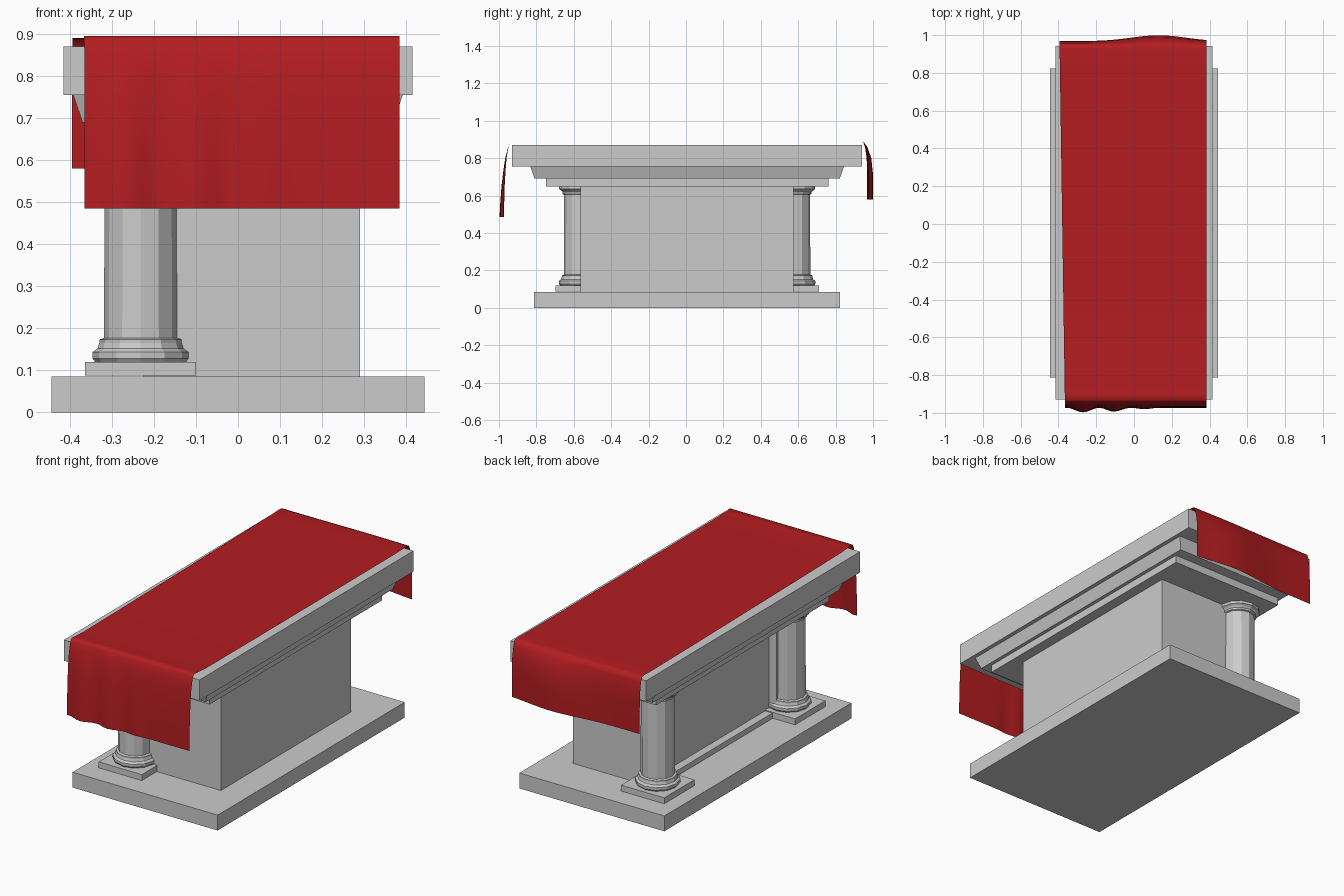
import bpy, bmesh, math
from mathutils import Matrix, Vector

if "Cube" in bpy.data.objects:
    bpy.data.objects.remove(bpy.data.objects["Cube"])

YC = 0.006  # stone parts are centred slightly off y = 0


def finish(name, bm):
    bmesh.ops.recalc_face_normals(bm, faces=bm.faces)
    me = bpy.data.meshes.new(name)
    bm.to_mesh(me)
    bm.free()
    ob = bpy.data.objects.new(name, me)
    bpy.context.collection.objects.link(ob)
    return ob


def box_bm(x0, x1, y0, y1, z0, z1):
    bm = bmesh.new()
    m = Matrix.Translation(((x0 + x1) / 2, (y0 + y1) / 2, (z0 + z1) / 2)) \
        @ Matrix.Diagonal((x1 - x0, y1 - y0, z1 - z0, 1))
    bmesh.ops.create_cube(bm, size=1, matrix=m)
    return bm


def slab(name, hx, hy, z0, z1, taper=0.0):
    bm = box_bm(-hx, hx, YC - hy, YC + hy, z0, z1)
    for v in bm.verts:
        if v.co.z < (z0 + z1) / 2:
            v.co.x -= math.copysign(taper, v.co.x)
            v.co.y -= math.copysign(taper, v.co.y - YC)
    return finish(name, bm)


# Base and stepped table top
slab("base_slab", 0.444, 0.818, 0, 0.085)
slab("top_lower_step", 0.35, 0.755, 0.648, 0.69)
slab("top_moulding", 0.392, 0.838, 0.69, 0.755, 0.022)
slab("table_top", 0.415, 0.936, 0.755, 0.87)

# Central block with a recessed panel on the left side
bm = box_bm(-0.225, 0.29, YC - 0.57, YC + 0.57, 0.083, 0.65)
left = min(bm.faces, key=lambda f: f.calc_center_median().x)
bmesh.ops.inset_individual(bm, faces=[left], thickness=0.03)
for v in left.verts:
    v.co.y = YC + math.copysign(0.475, v.co.y - YC)
    v.co.z = 0.115 if v.co.z < 0.3 else 0.625
new = bmesh.ops.extrude_face_region(bm, geom=[left])["geom"]
bmesh.ops.translate(bm, vec=Vector((0.045, 0, 0)),
                    verts=[g for g in new if isinstance(g, bmesh.types.BMVert)])
if left.is_valid:
    bmesh.ops.delete(bm, geom=[left], context='FACES_ONLY')
finish("central_block", bm)

# Two twelve-sided columns (radius, height) on square plinths
PROFILE = [(0.108, 0.12), (0.114, 0.128), (0.114, 0.143), (0.102, 0.152),
           (0.098, 0.165), (0.098, 0.173), (0.087, 0.177), (0.085, 0.605),
           (0.093, 0.608), (0.093, 0.618), (0.102, 0.628), (0.112, 0.634),
           (0.112, 0.65)]
for side, s in (("front", -1), ("back", 1)):
    cx, cy = -0.232, YC + s * 0.572
    finish(side + "_plinth", box_bm(cx - 0.132, cx + 0.132, cy - 0.132, cy + 0.132, 0.087, 0.12))
    bm = bmesh.new()
    rings = [[bm.verts.new((cx + r * math.cos(a * math.pi / 6), cy + r * math.sin(a * math.pi / 6), z))
              for a in range(12)] for r, z in PROFILE]
    for lo, hi in zip(rings, rings[1:]):
        for i in range(12):
            j = (i + 1) % 12
            bm.faces.new((lo[i], lo[j], hi[j], hi[i]))
    bm.faces.new(rings[0][::-1])
    bm.faces.new(rings[-1])
    finish(side + "_column", bm)

# Cloth runner: (y, z, wave strength) along its length
PATH = [(-0.985, 0.485, 1), (-0.983, 0.55, 0.9), (-0.978, 0.65, 0.7), (-0.971, 0.73, 0.5),
        (-0.963, 0.80, 0.3), (-0.952, 0.85, 0.1), (-0.942, 0.882, 0), (-0.932, 0.895, 0),
        (-0.90, 0.892, 0), (-0.83, 0.888, 0), (-0.4, 0.887, 0), (0, 0.887, 0), (0.4, 0.887, 0),
        (0.83, 0.888, 0), (0.93, 0.890, 0), (0.947, 0.887, 0.1), (0.957, 0.86, 0.4),
        (0.966, 0.80, 0.8), (0.968, 0.72, 1), (0.968, 0.65, 1), (0.968, 0.58, 1)]
NX = 40
bm = bmesh.new()
rows = []
for y, z, w in PATH:
    t = (y + 1) / 2
    x0, x1 = -0.365 - 0.03 * t, 0.384
    row = []
    for i in range(NX + 1):
        x = x0 + (x1 - x0) * i / NX
        if y < 0:
            fade = max(0.0, min(1.0, (0.15 - x) / 0.3))
            dy = w * (0.012 - fade * (0.012 + 0.012 * math.cos((x + 0.27) * 2 * math.pi / 0.17)))
        else:
            dy = w * 0.031 * math.exp(-((x - 0.13) / 0.2) ** 2)
        row.append(bm.verts.new((x, y + dy, z)))
    rows.append(row)
for a, b in zip(rows, rows[1:]):
    for i in range(NX):
        bm.faces.new((a[i], a[i + 1], b[i + 1], b[i]))
for f in bm.faces:
    f.smooth = True
cloth = finish("cloth_runner", bm)
red = bpy.data.materials.new("red_cloth")
red.diffuse_color = (0.45, 0.012, 0.015, 1)
red.use_nodes = True
red.node_tree.nodes["Principled BSDF"].inputs["Base Color"].default_value = red.diffuse_color
cloth.data.materials.append(red)
